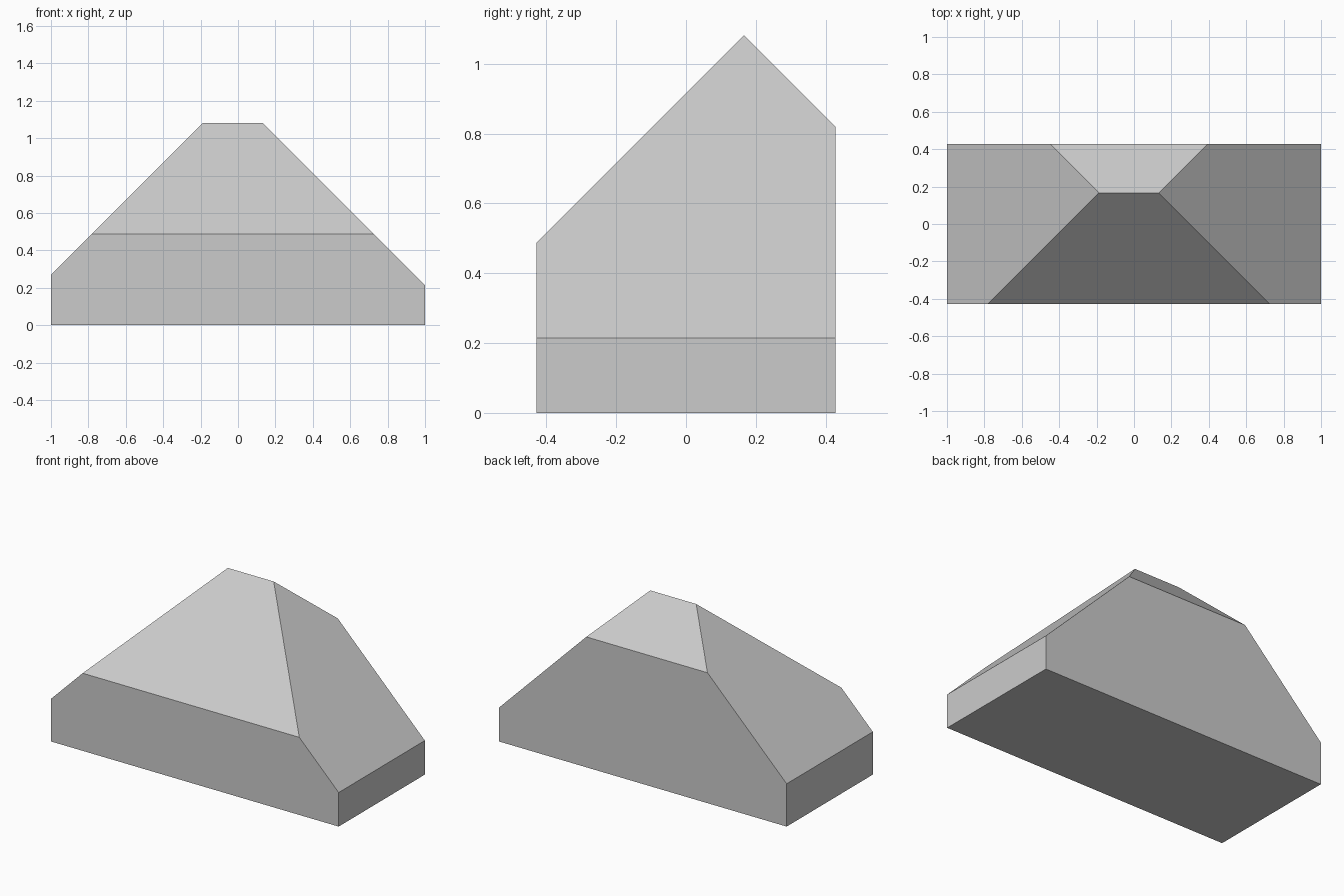
import bpy, bmesh
from mathutils import Vector

if "Cube" in bpy.data.objects:
    bpy.data.objects.remove(bpy.data.objects["Cube"])

HALF_Y, RIDGE_Z = 0.428, 1.082
RIDGE_L, RIDGE_R, RIDGE_Y = -0.187, 0.132, 0.166

# solid block as wide and deep as the building
bm = bmesh.new()
bmesh.ops.create_cube(bm, size=1)
bmesh.ops.scale(bm, vec=(2, 2 * HALF_Y, 2), verts=bm.verts)
bmesh.ops.translate(bm, vec=(0, 0, 1), verts=bm.verts)

# four 45 degree roof slopes meeting at the short ridge
slopes = [
    ((RIDGE_L, RIDGE_Y, RIDGE_Z), (-1, 0, 1)),
    ((RIDGE_R, RIDGE_Y, RIDGE_Z), (1, 0, 1)),
    ((0, RIDGE_Y, RIDGE_Z), (0, -1, 1)),
    ((0, RIDGE_Y, RIDGE_Z), (0, 1, 1)),
]
for point, normal in slopes:
    bmesh.ops.bisect_plane(
        bm, geom=bm.verts[:] + bm.edges[:] + bm.faces[:], dist=1e-5,
        plane_co=point, plane_no=Vector(normal).normalized(), clear_outer=True)
    rim = [e for e in bm.edges if e.is_boundary]
    bmesh.ops.holes_fill(bm, edges=rim, sides=0)

bmesh.ops.remove_doubles(bm, verts=bm.verts, dist=1e-4)
bmesh.ops.recalc_face_normals(bm, faces=bm.faces)

mesh = bpy.data.meshes.new("hipped_block")
bm.to_mesh(mesh)
bm.free()
block = bpy.data.objects.new("hipped_block", mesh)
bpy.context.collection.objects.link(block)
